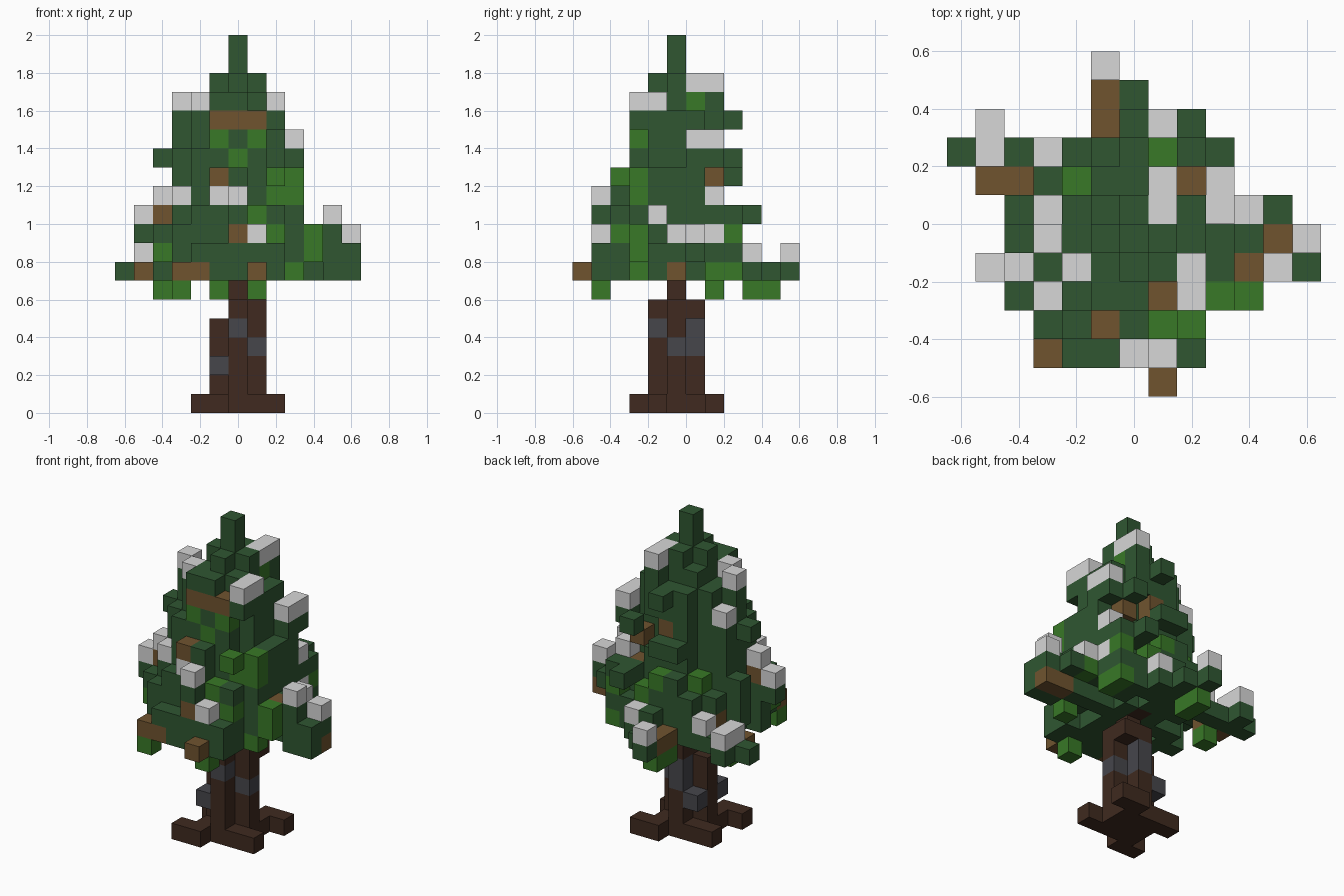
import bpy
import bmesh
from mathutils import Vector

CELL = 0.1
old = bpy.data.objects.get("Cube")
if old:
    bpy.data.objects.remove(old)

COLOURS = {
    "bark": (.05, .023, .014),
    "stone grey": (.061, .061, .071),
    "dark green": (.029, .094, .031),
    "light green": (.04, .19, .02),
    "twig brown": (.16, .088, .028),
    "snow": (.68, .68, .68),
}
materials = {}
for title, rgb in COLOURS.items():
    mat = bpy.data.materials.new(title)
    mat.use_nodes = True
    mat.diffuse_color = (*rgb, 1)
    mat.node_tree.nodes["Principled BSDF"].inputs["Base Color"].default_value = (*rgb, 1)
    materials[title] = mat

cells = {}  # grid position -> part name; later blocks replace earlier ones


def span(value):
    first, last = value if isinstance(value, tuple) else (value, value)
    return range(first, last + 1)


def filler(part):
    """Return a function that fills boxes of cells, given as x, y, z spans."""
    def fill(*boxes):
        for x, y, z in boxes:
            for i in span(x):
                for j in span(y):
                    for k in span(z):
                        cells[i, j, k] = part
    return fill


trunk, roots, knot = filler("trunk"), filler("roots"), filler("bark_knots")
leaf, light = filler("foliage"), filler("bright_foliage")
twig, snow = filler("twigs"), filler("snow_caps")

# Spreading roots
roots(((-1, 1), (-2, 0), 0), (2, -2, 0), ((1, 2), 1, 0))
roots(((-2, -1), -3, 0), (-2, 0, 0))

# Crown core and tip
leaf((0, -1, (7, 19)), ((-1, 1), -1, (7, 17)), (0, (-2, 0), (7, 17)))
leaf(((-1, 1), (-2, 0), (7, 16)))
leaf(((-1, 0), -3, 16), ((-1, 1), -3, (7, 14)))
leaf((1, 1, (14, 16)), (1, 1, (8, 11)), ((-1, 0), 1, (7, 15)))
for x in (-2, 2):
    leaf((x, (-2, 0), (8, 15)), (x, -1, 7))
leaf((2, -3, 15))

# Upper boughs
leaf((-3, -1, (13, 15)), (-3, (-2, 0), (9, 13)), (-4, -1, 13))
leaf((-2, -3, (8, 13)))
leaf((3, (0, 1), 13), (3, (-2, 0), (9, 12)))
leaf((0, 2, 15), ((-1, 0), 2, 12), (2, 2, 13))

# Front boughs
leaf(((-2, 2), -4, (7, 10)), (0, -4, (7, 12)), (2, -3, (8, 10)))
leaf((0, -5, (7, 10)), ((-2, 2), -5, (7, 8)), (-3, -4, (7, 9)))

# Left-hand boughs in the front view
leaf((-4, -2, (7, 9)), (-3, (-2, -1), 7), (-3, -3, (7, 10)))
leaf((-5, -2, 9), (-4, -3, 9), (-4, 0, (8, 10)))

# Right-hand boughs in the front view
leaf((3, -3, (8, 10)), (3, (-2, -1), 8), (4, -2, 8), ((3, 4), -1, 7))
leaf((4, -1, (8, 9)))
leaf((5, -2, (7, 9)), (6, -2, (7, 8)), (6, -1, 8))
leaf((5, 0, 8), (3, 0, 8))

# Rear boughs
leaf(((-1, 0), 2, (7, 10)), ((1, 2), 2, (7, 8)))
leaf((2, 1, (7, 9)), (3, 1, (8, 10)))
leaf((2, (2, 3), 10), (3, 2, 10), (3, 2, 8))
leaf((-3, 1, 9), (-2, (1, 2), (7, 9)))
leaf(((-6, -3), 2, 7), (-5, 3, 7))
leaf(((0, 1), 3, 7), (0, 3, 8), (0, 4, 7), (-1, 5, 7))

# Trunk with a cross-shaped section, running up into the crown
trunk((0, (-2, 0), (1, 5)), ((-1, 1), -1, (1, 4)))
trunk((1, (-1, 0), 5), (0, -1, 6), (0, (-1, 0), 7))

# Grey knots on the bark
knot((0, -2, 4), (0, 0, (3, 4)), (1, -1, 3))
knot((-1, -2, 2), (-1, 0, 2))

# Bright leaf clumps
for x in (-1, 1):
    light((x, -3, 14))
light((0, -3, 13), (1, 0, 16), (1, -4, 10))
light((2, -4, 12), (2, -3, 11), (3, -3, (11, 12)))
light((2, -4, 9), (4, -3, (8, 9)), (3, -3, 7), (4, 0, 8))
light((-4, -3, 8), (-2, 1, 10))
light((1, 2, 9), (0, 2, 10), (3, 2, 9), (3, (1, 2), 7))

# Bright tufts hanging under the boughs
for x in (-3, 1):
    light((x, -5, 6))
light((-4, 1, 6), (-1, (3, 4), 6))

# Bare twigs
twig(((-1, 1), -3, 15), (-1, -4, 12), (0, 1, (12, 13)))
twig((2, 1, 12), (2, 1, 10), (-4, -2, 10), (0, -5, 9), (4, -2, 9))
twig((5, -1, 8), ((5, 6), -1, 7), ((-3, -2), -5, 7), (-3, 1, 8))
twig((1, -6, 7), ((-5, -4), 1, 7), (-1, (3, 4), 7))

# Snow caps
snow((1, (0, 1), 17), (-3, -1, 16), (-2, -2, 16), (2, (-3, -2), 16))
snow((3, (0, 1), 14), (-3, 0, 14))
snow((-4, -2, 11), (-3, -3, 11), (-1, -4, 11), (0, -5, 11), (3, 1, 11))
snow((-5, -2, 10), (5, -2, 10))
snow((1, -5, 9), (6, -1, 9), (4, 0, 9), (3, 1, 9))
snow((-5, (2, 3), 8), (-3, 2, 8), (1, 3, 8), (-1, 5, 8))


def build(part, colour):
    """Make one mesh from the exposed cell faces of a part."""
    bm = bmesh.new()
    for (i, j, k), owner in cells.items():
        if owner != part:
            continue
        centre = Vector((i, j + .5, k + .5))
        for axis in range(3):
            for sign in (-1, 1):
                step = Vector((0, 0, 0))
                step[axis] = sign
                if (i + int(step.x), j + int(step.y), k + int(step.z)) in cells:
                    continue
                u, v = Vector((0, 0, 0)), Vector((0, 0, 0))
                u[(axis + 1) % 3] = .5
                v[(axis + 2) % 3] = .5 * sign
                middle = centre + step / 2
                corners = (middle - u - v, middle + u - v, middle + u + v, middle - u + v)
                bm.faces.new([bm.verts.new(c * CELL) for c in corners])
    bmesh.ops.remove_doubles(bm, verts=bm.verts, dist=CELL / 100)
    mesh = bpy.data.meshes.new(part)
    bm.to_mesh(mesh)
    bm.free()
    mesh.materials.append(materials[colour])
    bpy.context.collection.objects.link(bpy.data.objects.new(part, mesh))


for part, colour in (("trunk", "bark"), ("roots", "bark"), ("bark_knots", "stone grey"),
                     ("foliage", "dark green"), ("bright_foliage", "light green"),
                     ("twigs", "twig brown"), ("snow_caps", "snow")):
    build(part, colour)
